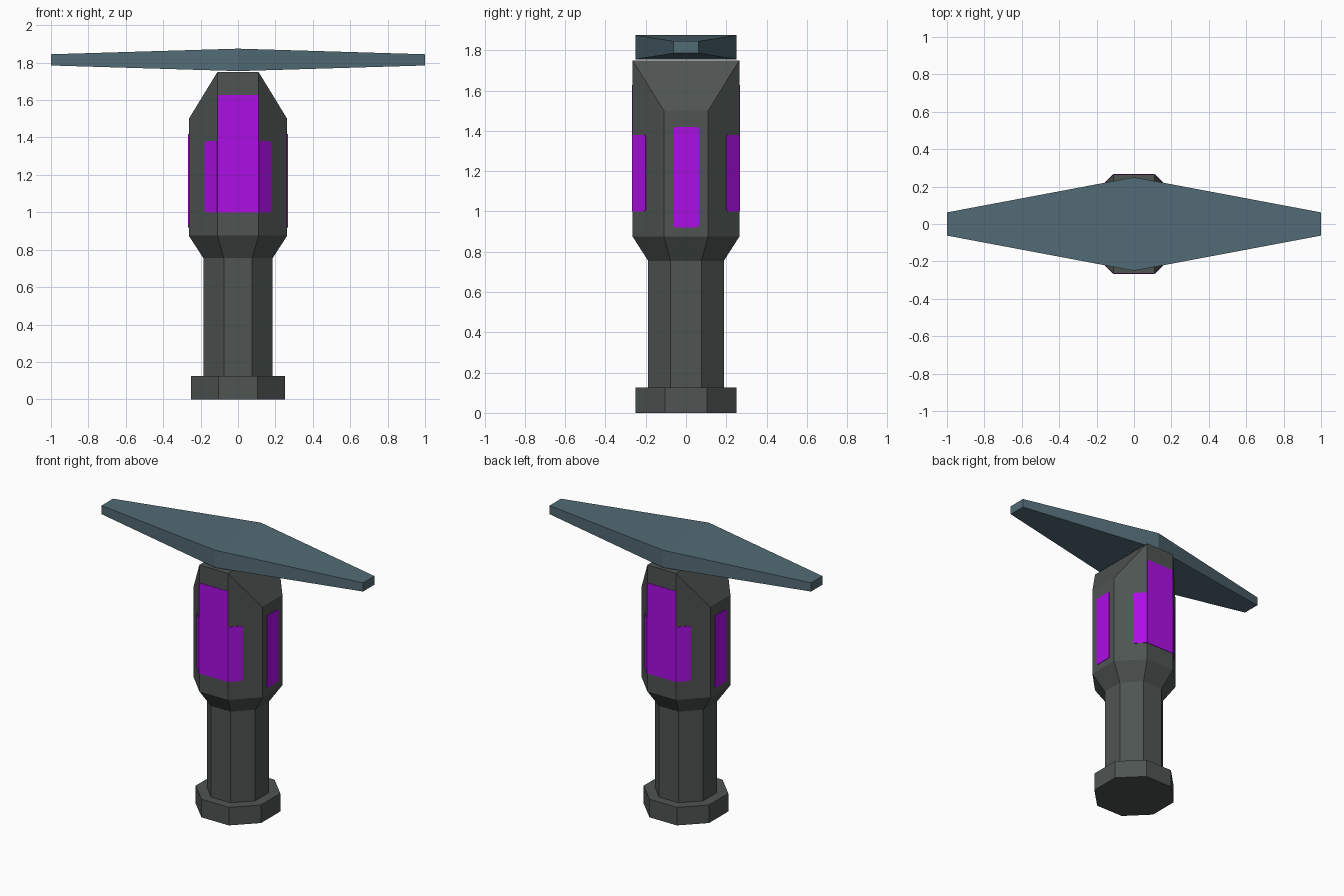
import bpy
import math
from mathutils import Vector

if "Cube" in bpy.data.objects:
    bpy.data.objects.remove(bpy.data.objects["Cube"])


def material(name, srgb):
    m = bpy.data.materials.new(name)
    lin = [((c / 255 + 0.055) / 1.055) ** 2.4 for c in srgb]
    m.diffuse_color = (*lin, 1)
    m.use_nodes = True
    m.node_tree.nodes["Principled BSDF"].inputs["Base Color"].default_value = m.diffuse_color
    return m


GREY = material("dark grey", (78, 84, 82))
BLUE = material("slate blue", (82, 107, 117))
PURPLE = material("bright purple", (172, 14, 228))


def make(name, verts, faces, mat):
    me = bpy.data.meshes.new(name)
    me.from_pydata([tuple(v) for v in verts], [], faces)
    me.materials.append(mat)
    ob = bpy.data.objects.new(name, me)
    bpy.context.collection.objects.link(ob)
    return ob


def octagon(rx, ry, c, z):
    """Eight corners, counter-clockwise, starting on the +x side."""
    return [(rx, -c, z), (rx, c, z), (c, ry, z), (-c, ry, z),
            (-rx, c, z), (-rx, -c, z), (-c, -ry, z), (c, -ry, z)]


def loft(name, rings, mat, caps):
    """Joins rings of equal size; caps lists the closing faces of the last ring."""
    n, last = len(rings[0]), len(rings[0]) * (len(rings) - 1)
    faces = [tuple(reversed(range(n)))]
    for r in range(len(rings) - 1):
        for i in range(n):
            j = (i + 1) % n
            faces.append((r * n + i, r * n + j, (r + 1) * n + j, (r + 1) * n + i))
    faces += [tuple(last + i for i in cap) for cap in caps]
    return make(name, [v for ring in rings for v in ring], faces, mat)


# Foot
loft("foot", [octagon(0.25, 0.25, 0.105, 0), octagon(0.25, 0.25, 0.105, 0.125)],
     GREY, [range(8)])

# Handle, flare and head with the two sides sloping to a narrow flat top
head_top = [(x, y, 1.5 if abs(x) > abs(y) else 1.75)
            for x, y, z in octagon(0.263, 0.265, 0.11, 0)]
loft("handle_and_head",
     [octagon(0.185, 0.188, 0.076, 0.125), octagon(0.185, 0.188, 0.076, 0.755),
      octagon(0.263, 0.265, 0.11, 0.875), head_top],
     GREY, [(0, 1, 2, 7), (2, 3, 6, 7), (3, 4, 5, 6)])


def panel(name, p, q, z0, z1, round_p=0.0, round_q=0.0):
    """Thin upright plate from p to q, facing away from the centre."""
    p, q = Vector((*p, 0)), Vector((*q, 0))
    along, width = (q - p).normalized(), (q - p).length
    out = along.cross(Vector((0, 0, 1)))
    outline = []
    for u, z, su, sz, r, a in ((0, z0, 1, 1, round_p, 180), (width, z0, -1, 1, round_q, 270),
                               (width, z1, -1, -1, round_q, 0), (0, z1, 1, -1, round_p, 90)):
        steps = (0, 30, 60, 90) if r else (0,)
        for s in steps:
            t = math.radians(a + s)
            outline.append((u + r * (su + math.cos(t)) if r else u,
                            z + r * (sz + math.sin(t)) if r else z))
    rings = [[p + along * u + Vector((0, 0, z)) + out * d for u, z in outline]
             for d in (-0.002, 0.003)]
    loft(name, rings, PURPLE, [range(len(outline))])


# Purple panels, repeated on both halves by a half turn
for s, side in ((1, "front"), (-1, "back")):
    def at(x, y):
        return (s * x, s * y)
    panel(side + "_panel", at(-0.11, -0.265), at(0.11, -0.265), 1.0, 1.627)
    panel(side + "_corner_panel_a", at(0.11, -0.265), at(0.176, -0.198),
          1.0, 1.38, 0, 0.015)
    panel(side + "_corner_panel_b", at(-0.176, -0.198), at(-0.11, -0.265),
          1.0, 1.38, 0.015, 0)
    panel(side + "_side_panel", at(0.263, -0.065), at(0.263, 0.065),
          0.92, 1.42, 0.015, 0.015)

# Double-pointed blade, thickest and widest in the middle
sections = []
for x, w, h in ((-1, 0.062, 0.03), (0, 0.25, 0.06), (1, 0.062, 0.03)):
    sections.append([(x, -w, 1.815 - h), (x, w, 1.815 - h),
                     (x, w, 1.815 + h), (x, -w, 1.815 + h)])
loft("blade", sections, BLUE, [range(4)])
